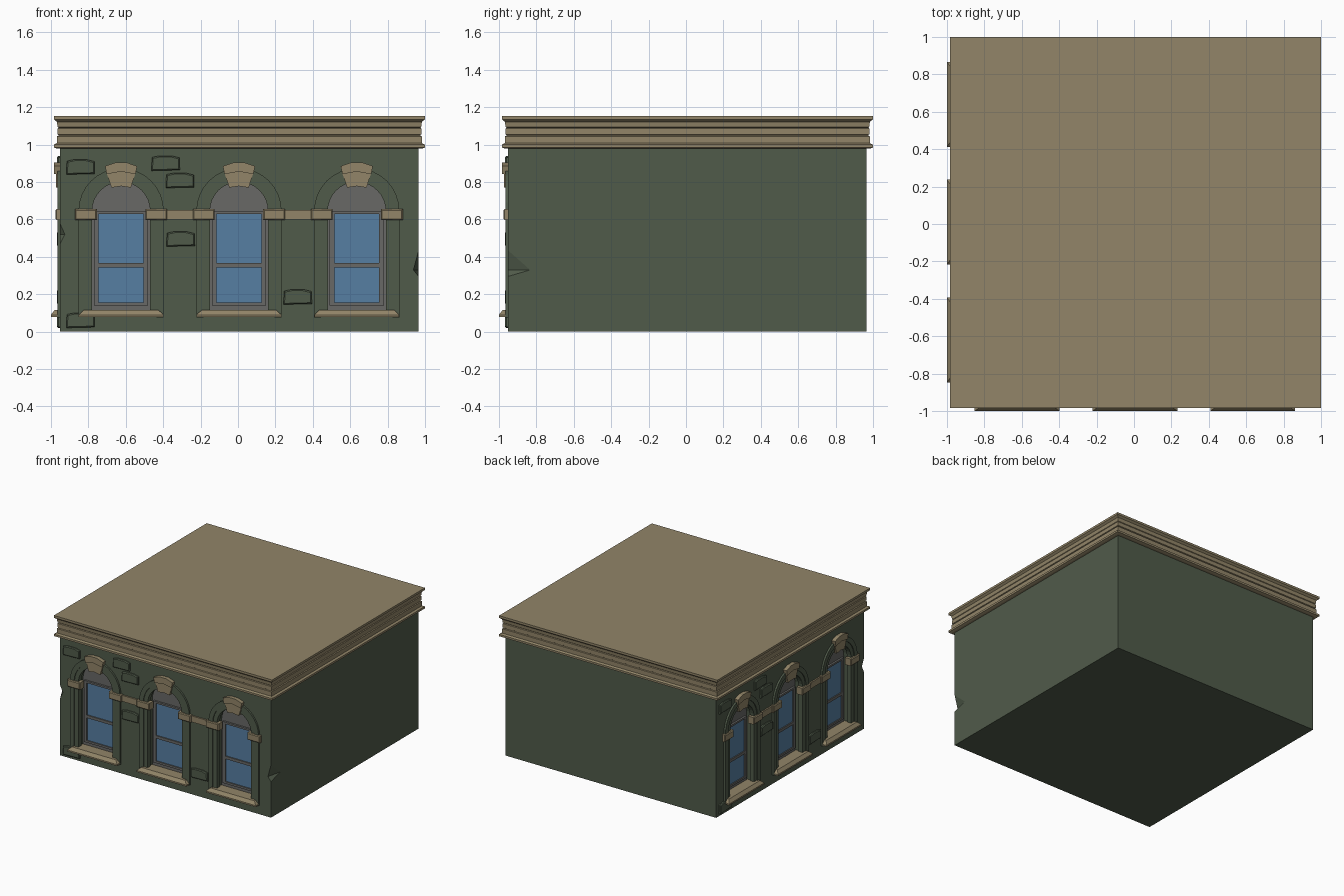
import bpy, bmesh, math
from mathutils import Matrix, Vector

if "Cube" in bpy.data.objects:
    bpy.data.objects.remove(bpy.data.objects["Cube"])

def srgb(r, g, b):
    f = lambda c: (c / 255 / 12.92) if c < 11 else ((c / 255 + 0.055) / 1.055) ** 2.4
    return (f(r), f(g), f(b), 1)

def material(name, rgb):
    m = bpy.data.materials.new(name)
    m.diffuse_color = srgb(*rgb)
    m.use_nodes = True
    m.node_tree.nodes["Principled BSDF"].inputs["Base Color"].default_value = m.diffuse_color
    return m

GREEN = material("green_stone", (80, 91, 74))
TAN = material("tan_trim", (146, 133, 104))
BLUE = material("blue_glass", (86, 126, 162))
GREY = material("grey_frame", (104, 104, 102))

C = 0.0075          # centre of the block in x and y
H = 0.958           # half width of the walls
WALL = C - H        # y of the front wall
SIDES = {"front": Matrix.Identity(4),
         "left": Matrix.Translation((C, C, 0)) @ Matrix.Rotation(-math.pi / 2, 4, 'Z')
                 @ Matrix.Translation((-C, -C, 0))}

def build(name, bm, mat, matrix=None):
    bmesh.ops.recalc_face_normals(bm, faces=bm.faces)
    me = bpy.data.meshes.new(name)
    bm.to_mesh(me)
    bm.free()
    if matrix:
        me.transform(matrix)
    me.materials.append(mat)
    ob = bpy.data.objects.new(name, me)
    bpy.context.collection.objects.link(ob)
    return ob

def loft(bm, rings):
    # closed solid through matching rings of points
    vs = [[bm.verts.new(p) for p in r] for r in rings]
    n = len(vs[0])
    for a, b in zip(vs, vs[1:]):
        for i in range(n):
            bm.faces.new((a[i], a[(i + 1) % n], b[(i + 1) % n], b[i]))
    bm.faces.new(vs[0])
    bm.faces.new(vs[-1])

def prism(bm, pts, out, back=0.0, inset=0.0, depth=0.0):
    # outline in x,z pushed out from the wall, with an optional chamfered front
    mx = sum(p[0] for p in pts) / len(pts)
    mz = sum(p[1] for p in pts) / len(pts)
    at = lambda d: [(x, WALL - d, z) for x, z in pts]
    rings = [at(-back), at(out - depth)]
    if inset:
        rings.append([(x - math.copysign(inset, x - mx), WALL - out,
                       z - math.copysign(inset, z - mz)) for x, z in pts])
    loft(bm, rings)

def rect(x0, x1, z0, z1):
    return [(x0, z0), (x1, z0), (x1, z1), (x0, z1)]

SPRING = 0.645
def arch(cx, r, z0, n=16):
    arc = [(cx + r * math.cos(math.pi * i / n), SPRING + r * math.sin(math.pi * i / n))
           for i in range(n + 1)]
    return [(cx + r, z0)] + arc + [(cx - r, z0)]

def arch_band(bm, cx, r0, r1, z0, out, back):
    # open arch moulding between two radii
    a, b = arch(cx, r0, z0), arch(cx, r1, z0)
    rows = [[bm.verts.new((x, WALL - d, z)) for x, z in o]
            for o, d in ((a, -back), (a, out), (b, out), (b, -back))]
    for k in range(4):
        p, q = rows[k], rows[(k + 1) % 4]
        for i in range(len(p) - 1):
            bm.faces.new((p[i], p[i + 1], q[i + 1], q[i]))
    bm.faces.new([r[0] for r in rows])
    bm.faces.new([r[-1] for r in rows])

WINDOWS = (-0.625, 0.005, 0.635)
RECESS = 0.075

# walls, with arched recesses and chipped corners cut out
bm = bmesh.new()
bmesh.ops.create_cube(bm, size=1, matrix=Matrix.Translation((C, C, 0.495))
                      @ Matrix.Diagonal((2 * H, 2 * H, 0.99, 1)))
walls = build("walls", bm, GREEN)
bm = bmesh.new()
for m in SIDES.values():
    for cx in WINDOWS:
        part = bmesh.new()
        prism(part, arch(cx, 0.165, 0.1), 0.05, RECESS)
        part.transform(m)
        tmp = bpy.data.meshes.new("tmp")
        part.to_mesh(tmp)
        part.free()
        bm.from_mesh(tmp)
        bpy.data.meshes.remove(tmp)
def chip(sx, z0, zm, z1, w, d):
    # wedge centred on a front corner
    x, y = C + sx * H, WALL
    o = 0.01
    outer = [(x + sx * o, y - o, z) for z in (z0, z1)]
    v = [bm.verts.new(p) for p in outer + [(x - sx * w, y - o, zm), (x + sx * o, y + d, zm)]]
    for f in ((0, 1, 2), (0, 1, 3), (0, 2, 3), (1, 2, 3)):
        bm.faces.new([v[i] for i in f])
chip(1, 0.28, 0.33, 0.48, 0.03, 0.16)
chip(-1, 0.43, 0.52, 0.62, 0.035, 0.035)
cutter = build("wall_cutter", bm, GREEN)
cutter.hide_render = True
mod = walls.modifiers.new("cut", 'BOOLEAN')
mod.operation, mod.solver, mod.object = 'DIFFERENCE', 'EXACT', cutter
bpy.context.view_layer.objects.active = walls
bpy.ops.object.modifier_apply(modifier=mod.name)
bpy.data.objects.remove(cutter)

# cornice and flat roof: half width and height up the profile
PROFILE = [(0.974, 0.978), (0.992, 0.984), (0.992, 1.0), (0.976, 1.008), (0.976, 1.044),
           (0.968, 1.047), (0.968, 1.052), (0.973, 1.055), (0.973, 1.086), (0.967, 1.09),
           (0.972, 1.094), (0.976, 1.122), (0.992, 1.135), (0.992, 1.153)]
bm = bmesh.new()
loft(bm, [[(C + sx * h, C + sy * h, z) for sx, sy in ((-1, -1), (1, -1), (1, 1), (-1, 1))]
          for h, z in PROFILE])
build("cornice_roof", bm, TAN)

STONES = [(-0.918, 0.84), (-0.463, 0.86), (-0.386, 0.768), (-0.383, 0.455),
          (0.243, 0.145), (-0.918, 0.02)]

for side, m in SIDES.items():
    # raised stones
    bm = bmesh.new()
    for x, z in STONES:
        prism(bm, [(x, z), (x + 0.152, z + 0.004), (x + 0.15, z + 0.07), (x + 0.11, z + 0.08),
                   (x + 0.04, z + 0.08), (x + 0.003, z + 0.072)], 0.016, 0.005, 0.006, 0.006)
    build(side + "_raised_stones", bm, GREEN, m)

    # string course between windows
    bm = bmesh.new()
    for a, b in zip(WINDOWS, WINDOWS[1:]):
        prism(bm, rect(a + 0.24, b - 0.23, 0.6, 0.65), 0.012, 0.005)
    build(side + "_string_course", bm, TAN, m)

    for i, cx in enumerate(WINDOWS):
        name = f"{side}_window_{i + 1}_"
        # stepped arch surround
        bm = bmesh.new()
        arch_band(bm, cx, 0.19, 0.228, 0.075, 0.015, 0.005)
        arch_band(bm, cx, 0.155, 0.19, 0.075, 0.008, 0.03)
        build(name + "surround", bm, GREEN, m)

        # back panel and sash frame
        bm = bmesh.new()
        prism(bm, arch(cx, 0.166, 0.1), -0.066, 0.08)
        for x0, x1, z0, z1 in ((-0.145, -0.12, 0.14, 0.645), (0.12, 0.145, 0.14, 0.645),
                               (-0.12, 0.12, 0.14, 0.157), (-0.12, 0.12, 0.63, 0.645),
                               (-0.12, 0.12, 0.343, 0.366)):
            prism(bm, rect(cx + x0, cx + x1, z0, z1), -0.05, 0.07)
        build(name + "frame", bm, GREY, m)

        # glass panes
        bm = bmesh.new()
        for z0, z1 in ((0.157, 0.343), (0.366, 0.63)):
            prism(bm, rect(cx - 0.12, cx + 0.12, z0, z1), -0.059, 0.067)
        build(name + "glass", bm, BLUE, m)

        # sill with sloped top and ends
        bm = bmesh.new()
        y0, y1 = WALL - 0.05, WALL + 0.06
        loft(bm, [[(cx - w, y0 + f, z), (cx + w, y0 + f, z), (cx + w, y1, z), (cx - w, y1, z)]
                  for w, f, z in ((0.227, 0, 0.078), (0.227, 0, 0.09), (0.2, 0.02, 0.115))])
        build(name + "sill", bm, TAN, m)

        # impost blocks
        bm = bmesh.new()
        for s in (-1, 1):
            xs = sorted((cx + s * 0.13, cx + s * 0.246))
            prism(bm, rect(xs[0], xs[1], 0.597, 0.655), 0.026, 0.03, 0.006, 0.006)
        build(name + "imposts", bm, TAN, m)

        # keystone with a peaked cap
        bm = bmesh.new()
        prism(bm, [(cx - 0.052, 0.77), (cx, 0.778), (cx + 0.052, 0.77), (cx + 0.078, 0.85),
                   (cx, 0.862), (cx - 0.078, 0.85)], 0.022, 0.03)
        prism(bm, [(cx - 0.077, 0.842), (cx, 0.856), (cx + 0.077, 0.842), (cx + 0.086, 0.885),
                   (cx + 0.03, 0.904), (cx - 0.03, 0.904), (cx - 0.086, 0.885)], 0.032, 0.005)
        build(name + "keystone", bm, TAN, m)
